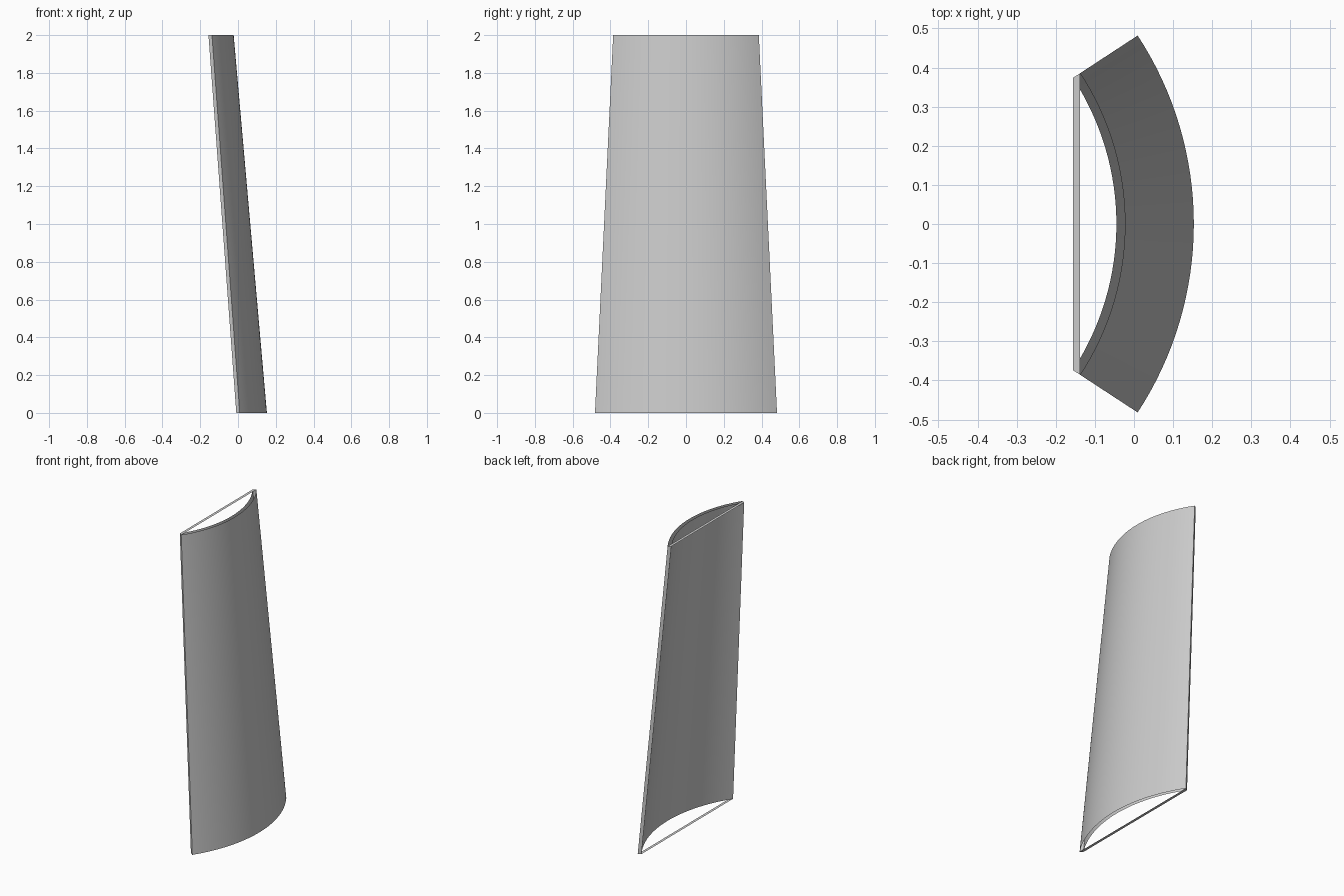
import bpy
import bmesh
from math import sin, cos, radians

cube = bpy.data.objects.get("Cube")
if cube:
    bpy.data.objects.remove(cube)

AXIS_X = -0.727            # vertical axis of the tapered arc
HALF_ANGLE = radians(33.2)
SEGMENTS = 32
HEIGHT = 2.0
THICKNESS = 0.022
BOTTOM_RADIUS, TOP_RADIUS = 0.88, 0.704

grey = bpy.data.materials.new("light grey")
grey.use_nodes = True
colour = (0.6, 0.6, 0.6, 1)
grey.diffuse_color = colour
grey.node_tree.nodes["Principled BSDF"].inputs["Base Color"].default_value = colour


def arc(bm, radius, z):
    """Row of vertices along the arc, from the front end to the back end."""
    row = []
    for i in range(SEGMENTS + 1):
        a = HALF_ANGLE * (2 * i / SEGMENTS - 1)
        row.append(bm.verts.new((AXIS_X + radius * cos(a), radius * sin(a), z)))
    return row


bm = bmesh.new()
outer_low = arc(bm, BOTTOM_RADIUS, 0)
outer_high = arc(bm, TOP_RADIUS, HEIGHT)
inner_low = arc(bm, BOTTOM_RADIUS - THICKNESS, 0)
inner_high = arc(bm, TOP_RADIUS - THICKNESS, HEIGHT)

# Convex and concave skins, with the rim between them left open
for i in range(SEGMENTS):
    j = i + 1
    bm.faces.new((outer_low[i], outer_low[j], outer_high[j], outer_high[i]))
    bm.faces.new((inner_low[j], inner_low[i], inner_high[i], inner_high[j]))

# Long side edges
bm.faces.new((inner_low[0], outer_low[0], outer_high[0], inner_high[0]))
bm.faces.new((outer_low[-1], inner_low[-1], inner_high[-1], outer_high[-1]))

# Thin straight strips joining the corners at the top and the bottom
bm.faces.new((inner_high[0], outer_high[0], outer_high[-1], inner_high[-1]))
bm.faces.new((inner_low[-1], outer_low[-1], outer_low[0], inner_low[0]))

mesh = bpy.data.meshes.new("curved_panel")
bm.to_mesh(mesh)
bm.free()
mesh.materials.append(grey)

panel = bpy.data.objects.new("curved_panel", mesh)
bpy.context.collection.objects.link(panel)
bpy.ops.object.select_all(action="DESELECT")
panel.select_set(True)
bpy.context.view_layer.objects.active = panel
bpy.ops.object.shade_smooth_by_angle(angle=radians(30))
